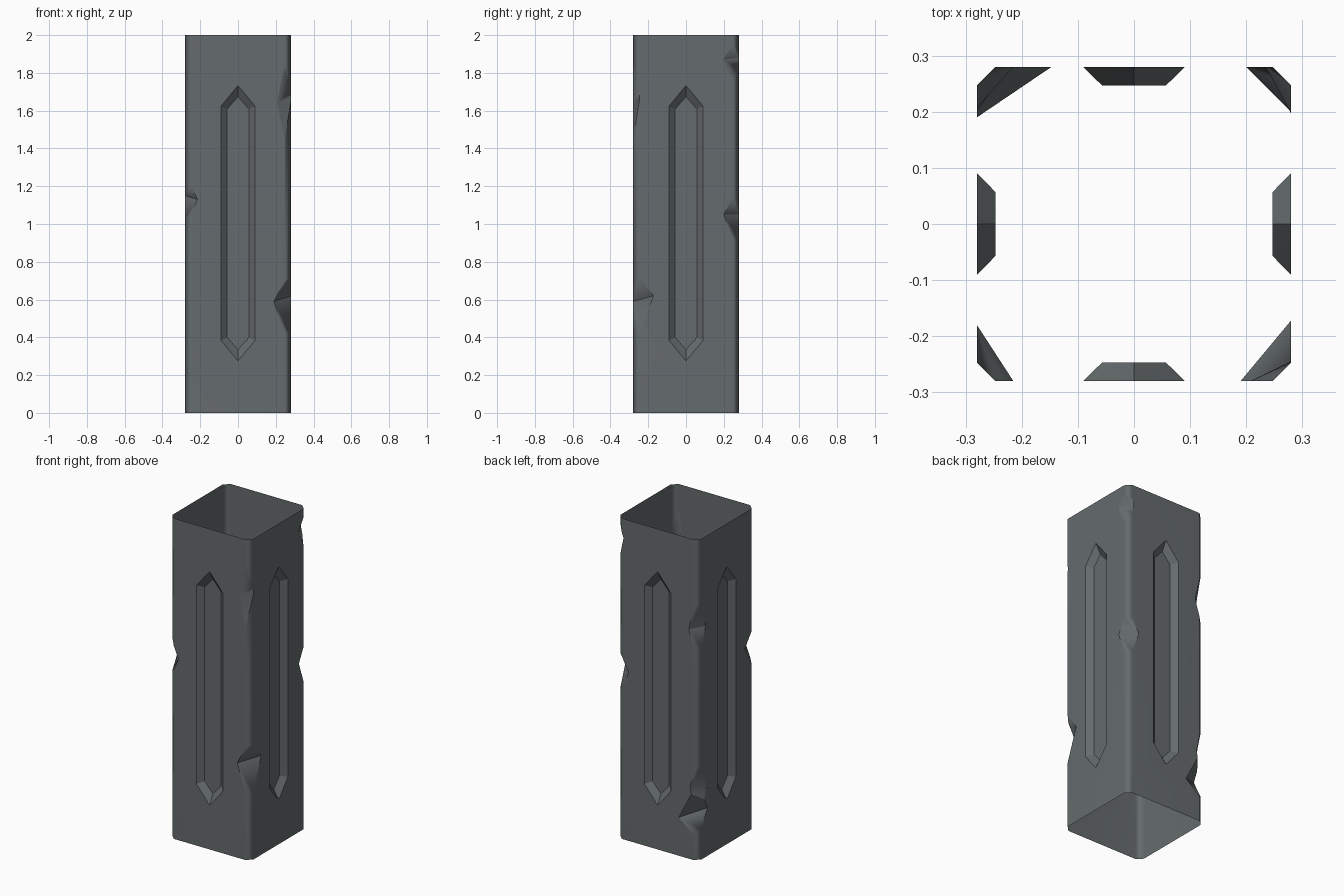
import bpy, bmesh, math
from mathutils import Vector, Matrix

if "Cube" in bpy.data.objects:
    bpy.data.objects.remove(bpy.data.objects["Cube"])

H, R, C, D = 2.0, 0.28, 0.033, 0.033   # height, half width, corner chamfer, panel depth

slate = bpy.data.materials.new("slate_grey")
slate.diffuse_color = (0.13, 0.147, 0.153, 1)
slate.use_nodes = True
slate.node_tree.nodes["Principled BSDF"].inputs["Base Color"].default_value = slate.diffuse_color


def make_object(name, bm):
    bmesh.ops.recalc_face_normals(bm, faces=bm.faces)
    me = bpy.data.meshes.new(name)
    bm.to_mesh(me)
    bm.free()
    ob = bpy.data.objects.new(name, me)
    bpy.context.collection.objects.link(ob)
    return ob


def hull(name, points):
    bm = bmesh.new()
    for p in points:
        bm.verts.new(p)
    bmesh.ops.convex_hull(bm, input=bm.verts)
    return make_object(name, bm)


def cut(target, cutter):
    mod = target.modifiers.new("cut", 'BOOLEAN')
    mod.operation = 'DIFFERENCE'
    mod.solver = 'EXACT'
    mod.object = cutter
    bpy.context.view_layer.objects.active = target
    bpy.ops.object.modifier_apply(modifier=mod.name)
    bpy.data.objects.remove(cutter)


# Square shaft with chamfered corners
bm = bmesh.new()
k = R - C
outline = [(-k, -R), (k, -R), (R, -k), (R, k), (k, R), (-k, R), (-R, k), (-R, -k)]
base = bm.faces.new([bm.verts.new((x, y, 0)) for x, y in outline])
ext = bmesh.ops.extrude_face_region(bm, geom=[base])
top = [v for v in ext["geom"] if isinstance(v, bmesh.types.BMVert)]
bmesh.ops.translate(bm, vec=(0, 0, H), verts=top)
pillar = make_object("pillar", bm)


# Pointed recessed panel on each side
def panel_ring(half, shoulder, tip, y):
    m = H / 2 + 0.004
    return [Vector((x, y, m + z)) for x, z in
            [(half, shoulder), (0, tip), (-half, shoulder),
             (-half, -shoulder), (0, -tip), (half, -shoulder)]]


inner = panel_ring(0.057, 0.605, 0.67, -R + D)
outer = panel_ring(0.091, 0.619, 0.728, -R)
beyond = [o + (o - i) * 0.6 for i, o in zip(inner, outer)]
for q in range(4):
    turn = Matrix.Rotation(q * math.pi / 2, 3, 'Z')
    cut(pillar, hull("panel_cutter", [turn @ p for p in inner + beyond]))


# Wedge chip on a corner: crease runs from a (front/back wall) to b (side wall)
def chip(sx, sy, ax, az, by, bz, z_top, z_bot):
    a = Vector((sx * ax, sy * R, az))
    b = Vector((sx * R, sy * by, bz))
    mid, along = (a + b) / 2, (b - a).normalized() * 0.4
    c = R - C / 2
    pts = [mid]
    for z in (z_top, z_bot):
        pts.append(mid + (Vector((sx * c, sy * c, z)) - mid) * 3)
    cut(pillar, hull("chip_cutter", [p + s * along for p in pts for s in (-1, 1)]))


chip(1, -1, 0.19, 0.59, 0.172, 0.62, 0.71, 0.42)
chip(1, -1, 0.207, 1.64, 0.245, 1.675, 1.77, 1.55)
chip(1, 1, 0.20, 1.05, 0.20, 1.05, 1.14, 0.92)
chip(1, 1, 0.235, 1.88, 0.197, 1.87, 1.93, 1.79)
chip(-1, -1, 0.215, 1.13, 0.18, 1.15, 1.22, 1.04)
chip(-1, 1, 0.215, 1.43, 0.207, 1.44, 1.59, 1.32)
chip(-1, 1, 0.225, 0.45, 0.20, 0.43, 0.57, 0.30)
chip(-1, 1, 0.147, 0.24, 0.19, 0.30, 0.43, 0.17)

# Open both ends; soft chamfers, crisp panels and chips
bm = bmesh.new()
bm.from_mesh(pillar.data)
ends = [f for f in bm.faces if abs(f.normal.z) > 0.99
        and (f.calc_center_median().z < 0.001 or f.calc_center_median().z > H - 0.001)]
bmesh.ops.delete(bm, geom=ends, context='FACES')


def on_chamfer(v):
    lo, hi = sorted((abs(v.co.x), abs(v.co.y)))
    return abs(hi - R) < 0.001 and abs(lo - k) < 0.001


for f in bm.faces:
    f.smooth = True
for e in bm.edges:
    soft = all(on_chamfer(v) for v in e.verts)
    e.smooth = soft or e.calc_face_angle(0) < math.radians(20)
bm.to_mesh(pillar.data)
bm.free()

pillar.data.materials.clear()
pillar.data.materials.append(slate)
for p in pillar.data.polygons:
    p.material_index = 0
wn = pillar.modifiers.new("flat_walls", 'WEIGHTED_NORMAL')
wn.keep_sharp = True
